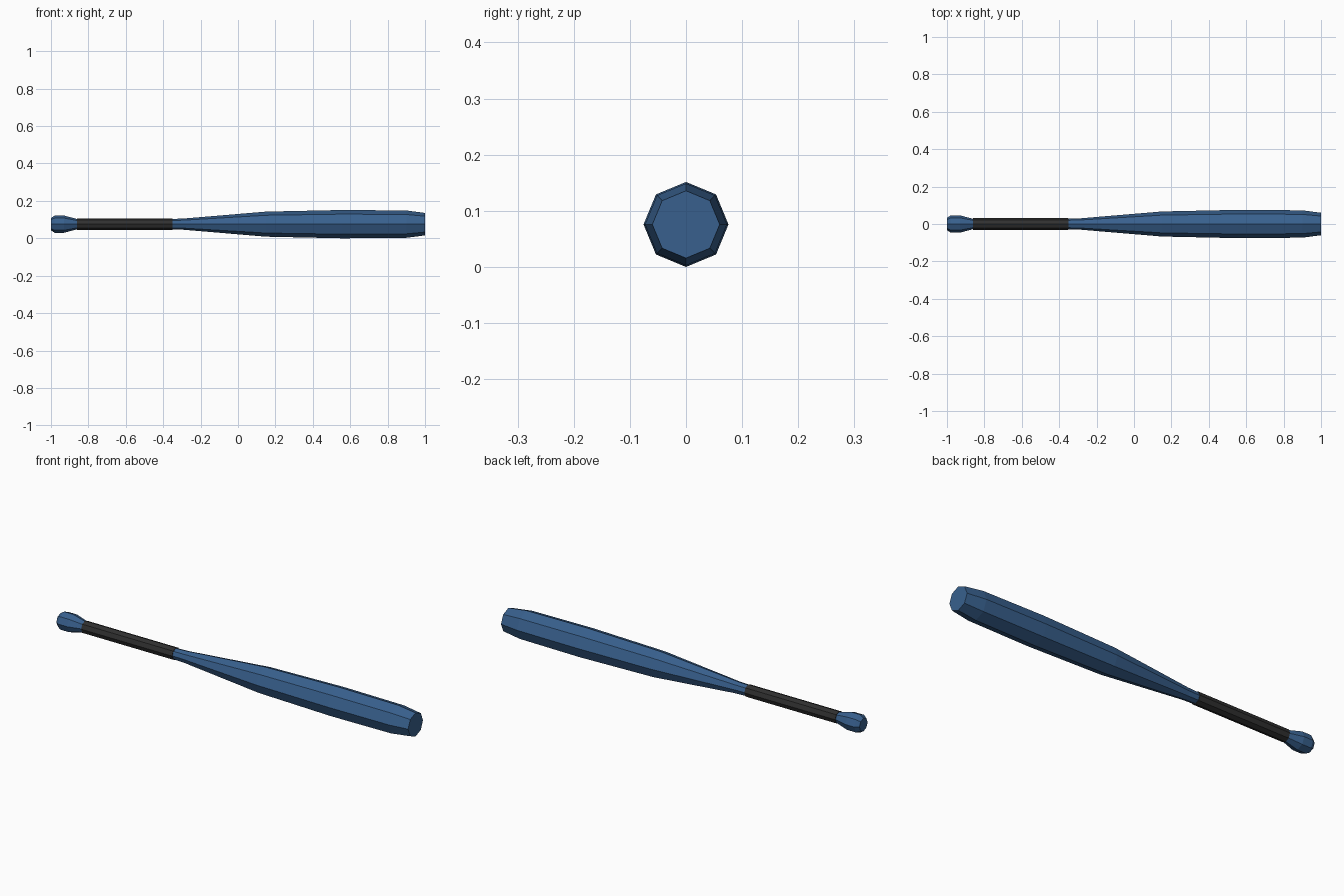
import bpy, bmesh, math

if "Cube" in bpy.data.objects:
    bpy.data.objects.remove(bpy.data.objects["Cube"])

SIDES = 8
AXIS_Z = 0.0757  # height of the bat's centre line


def material(name, rgb):
    m = bpy.data.materials.new(name)
    m.diffuse_color = (*rgb, 1.0)
    m.use_nodes = True
    m.node_tree.nodes["Principled BSDF"].inputs["Base Color"].default_value = m.diffuse_color
    return m


def lathe_x(name, profile, mat):
    """Closed eight-sided solid along x from (x, radius) points."""
    bm = bmesh.new()
    rings = []
    for x, r in profile:
        angles = [2 * math.pi * k / SIDES for k in range(SIDES)]
        rings.append([bm.verts.new((x, r * math.cos(a), AXIS_Z + r * math.sin(a)))
                      for a in angles])
    for a, b in zip(rings, rings[1:]):
        for k in range(SIDES):
            n = (k + 1) % SIDES
            bm.faces.new((a[k], a[n], b[n], b[k]))
    bm.faces.new(rings[0])
    bm.faces.new(rings[-1])
    bmesh.ops.recalc_face_normals(bm, faces=bm.faces)
    mesh = bpy.data.meshes.new(name)
    bm.to_mesh(mesh)
    bm.free()
    mesh.materials.append(mat)
    obj = bpy.data.objects.new(name, mesh)
    bpy.context.collection.objects.link(obj)
    return obj


blue = material("blue paint", (0.040, 0.118, 0.270))
black = material("black grip tape", (0.030, 0.030, 0.030))

# Knob flaring out at the handle end
lathe_x("knob", [(-1.0, 0.033), (-0.98, 0.046), (-0.93, 0.046), (-0.862, 0.028)], blue)

# Taped grip, slightly proud of the wood
lathe_x("grip", [(-0.862, 0.031), (-0.35, 0.031)], black)

# Tapered barrel with a bevelled tip
lathe_x("barrel", [(-0.35, 0.028), (-0.29, 0.030), (0.15, 0.067), (0.56, 0.0757),
                   (0.90, 0.073), (1.0, 0.060)], blue)
